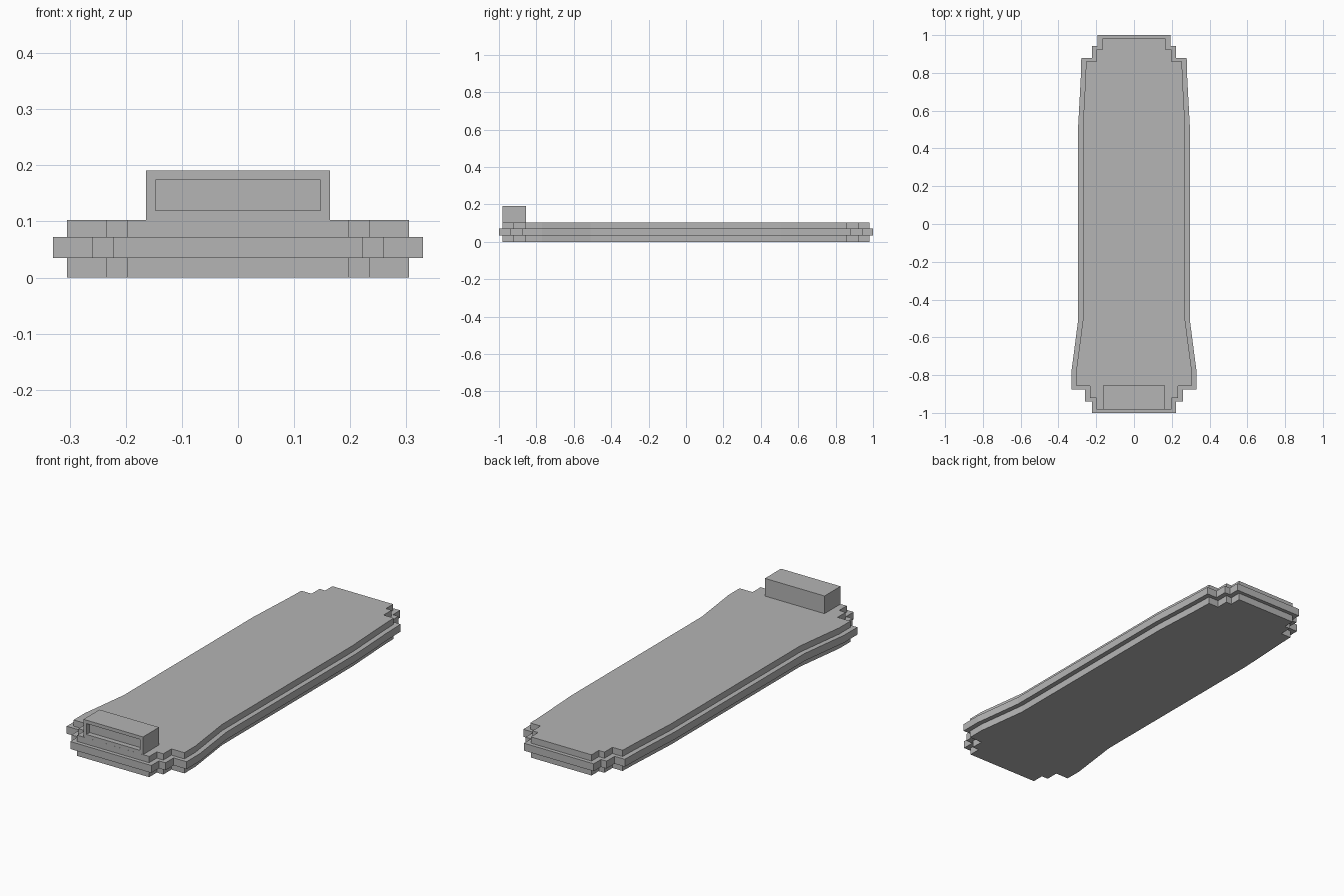
import bpy, bmesh

if "Cube" in bpy.data.objects:
    bpy.data.objects.remove(bpy.data.objects["Cube"])

grey = bpy.data.materials.new("plain_grey")
grey.diffuse_color = (0.46, 0.46, 0.46, 1)
grey.use_nodes = True
grey.node_tree.nodes["Principled BSDF"].inputs["Base Color"].default_value = grey.diffuse_color


def finish(bm, name):
    bmesh.ops.recalc_face_normals(bm, faces=bm.faces)
    mesh = bpy.data.meshes.new(name)
    bm.to_mesh(mesh)
    bm.free()
    mesh.materials.append(grey)
    obj = bpy.data.objects.new(name, mesh)
    bpy.context.collection.objects.link(obj)
    return obj


# Right half of the body outline, front to back
HALF = [(0.223, -1.0), (0.223, -0.94), (0.259, -0.94), (0.259, -0.876),
        (0.33, -0.876), (0.33, -0.77), (0.318, -0.68), (0.296, -0.51),
        (0.296, 0.51), (0.282, 0.77), (0.279, 0.88), (0.223, 0.88),
        (0.223, 0.943), (0.192, 0.943), (0.192, 1.0)]


def outline(inset):
    half = []
    for x, y in HALF:
        dy = inset * 0.75 if abs(y) > 0.8 else 0
        half.append((x - inset, y - dy if y > 0 else y + dy))
    return half + [(-x, y) for x, y in reversed(half)]


# Stepped body: recessed lower and upper plates around a wider middle band
IN = 0.025
bm = bmesh.new()
rings = []
for z, inset in [(0, IN), (0.035, IN), (0.035, 0), (0.072, 0), (0.072, IN), (0.103, IN)]:
    rings.append([bm.verts.new((x, y, z)) for x, y in outline(inset)])
n = len(rings[0])
for a, b in zip(rings, rings[1:]):
    for i in range(n):
        j = (i + 1) % n
        bm.faces.new((a[i], a[j], b[j], b[i]))
bm.faces.new(rings[0])
bm.faces.new(rings[-1])
finish(bm, "stepped_body")

# Raised block at the front with a shallow slot in its face
bm = bmesh.new()
bmesh.ops.create_cube(bm, size=1)
for v in bm.verts:
    v.co = (v.co.x * 0.328, -0.918 + v.co.y * 0.126, 0.147 + v.co.z * 0.088)
bmesh.ops.recalc_face_normals(bm, faces=bm.faces)
bm.faces.ensure_lookup_table()
front = min(bm.faces, key=lambda f: f.calc_center_median().y)
bmesh.ops.inset_region(bm, faces=[front], thickness=0.024)
new = bmesh.ops.extrude_discrete_faces(bm, faces=[front])["faces"][0]
bmesh.ops.translate(bm, verts=list(new.verts), vec=(0, 0.025, 0))
finish(bm, "slotted_block")
